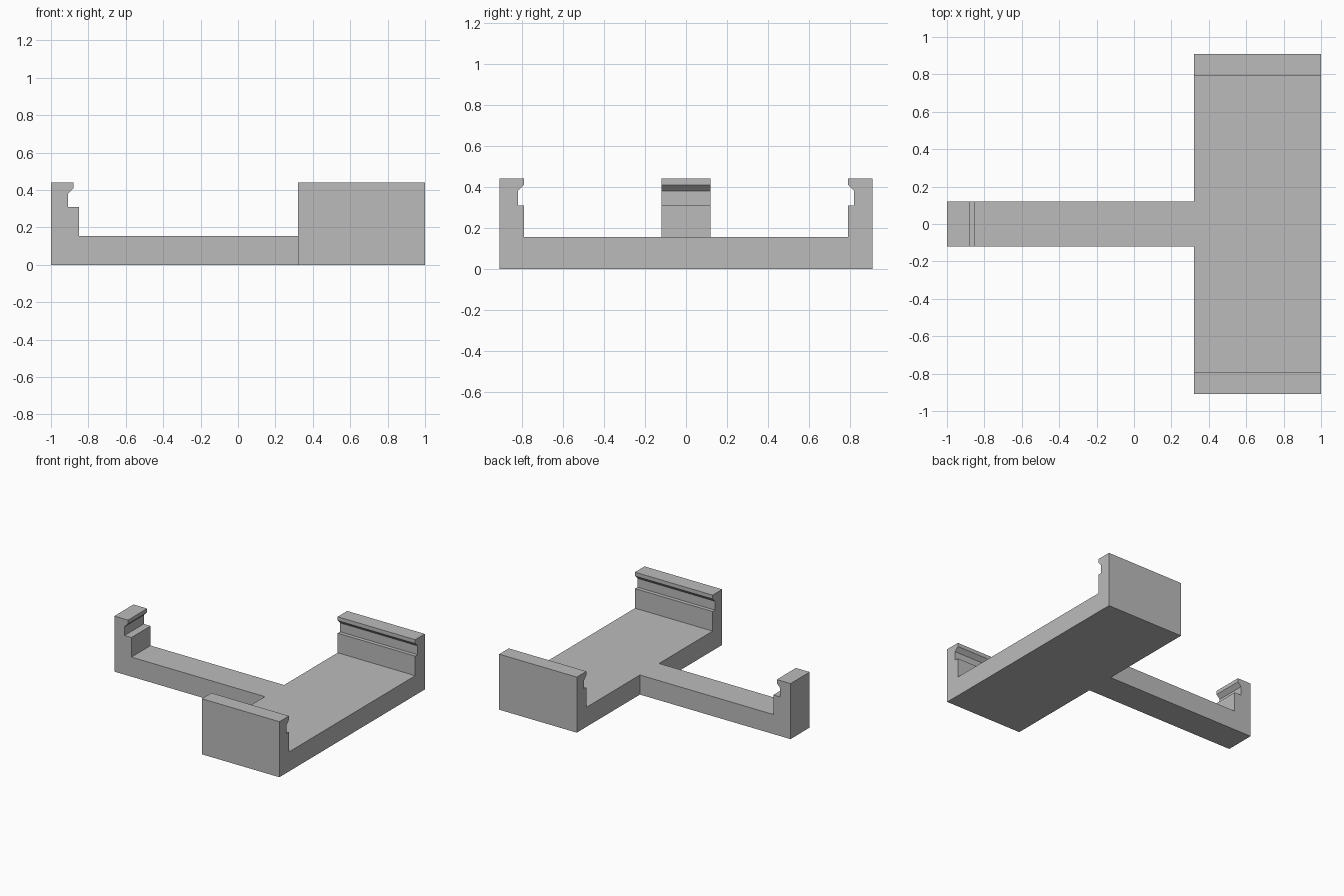
import bpy
import bmesh
from mathutils import Vector

cube = bpy.data.objects.get("Cube")
if cube:
    bpy.data.objects.remove(cube, do_unlink=True)

# Plain grey plastic
grey = bpy.data.materials.new("plain_grey")
grey.use_nodes = True
colour = (0.5, 0.5, 0.5, 1)
grey.diffuse_color = colour
grey.node_tree.nodes["Principled BSDF"].inputs["Base Color"].default_value = colour

FLOOR, LEDGE, GROOVE, LIP, TOP = 0.155, 0.31, 0.38, 0.41, 0.44


def hook(ledge, groove, lip):
    """Inner outline of an upright clip, from the floor to the top."""
    return [(ledge, FLOOR), (ledge, LEDGE), (groove, LEDGE),
            (groove, GROOVE), (lip, LIP), (lip, TOP)]


def extrude_profile(name, points, sweep):
    bm = bmesh.new()
    face = bm.faces.new([bm.verts.new(p) for p in points])
    new = bmesh.ops.extrude_face_region(bm, geom=[face])["geom"]
    verts = [v for v in new if isinstance(v, bmesh.types.BMVert)]
    bmesh.ops.translate(bm, verts=verts, vec=Vector(sweep))
    bmesh.ops.recalc_face_normals(bm, faces=bm.faces)
    mesh = bpy.data.meshes.new(name)
    bm.to_mesh(mesh)
    bm.free()
    mesh.materials.append(grey)
    obj = bpy.data.objects.new(name, mesh)
    bpy.context.collection.objects.link(obj)
    return obj


# Wide cradle: mirrored clip walls joined by a floor, swept along x
side = [(0.91, 0), (0.91, TOP)] + hook(0.79, 0.82, 0.79)[::-1]
outline = side + [(-y, z) for y, z in reversed(side)]
cradle = extrude_profile("clip_bracket", [(0.32, y, z) for y, z in outline], (0.68, 0, 0))

# Narrow arm with a clip post at its end, swept along y
outline = [(0.6, 0), (0.6, FLOOR)] + hook(-0.85, -0.91, -0.88) + [(-1, TOP), (-1, 0)]
arm = extrude_profile("clip_arm", [(x, -0.12, z) for x, z in outline], (0, 0.24, 0))

# Fuse the arm into the cradle
union = cradle.modifiers.new("fuse_arm", 'BOOLEAN')
union.operation = 'UNION'
union.solver = 'EXACT'
union.object = arm
bpy.context.view_layer.objects.active = cradle
bpy.ops.object.modifier_apply(modifier=union.name)
bpy.data.objects.remove(arm, do_unlink=True)
